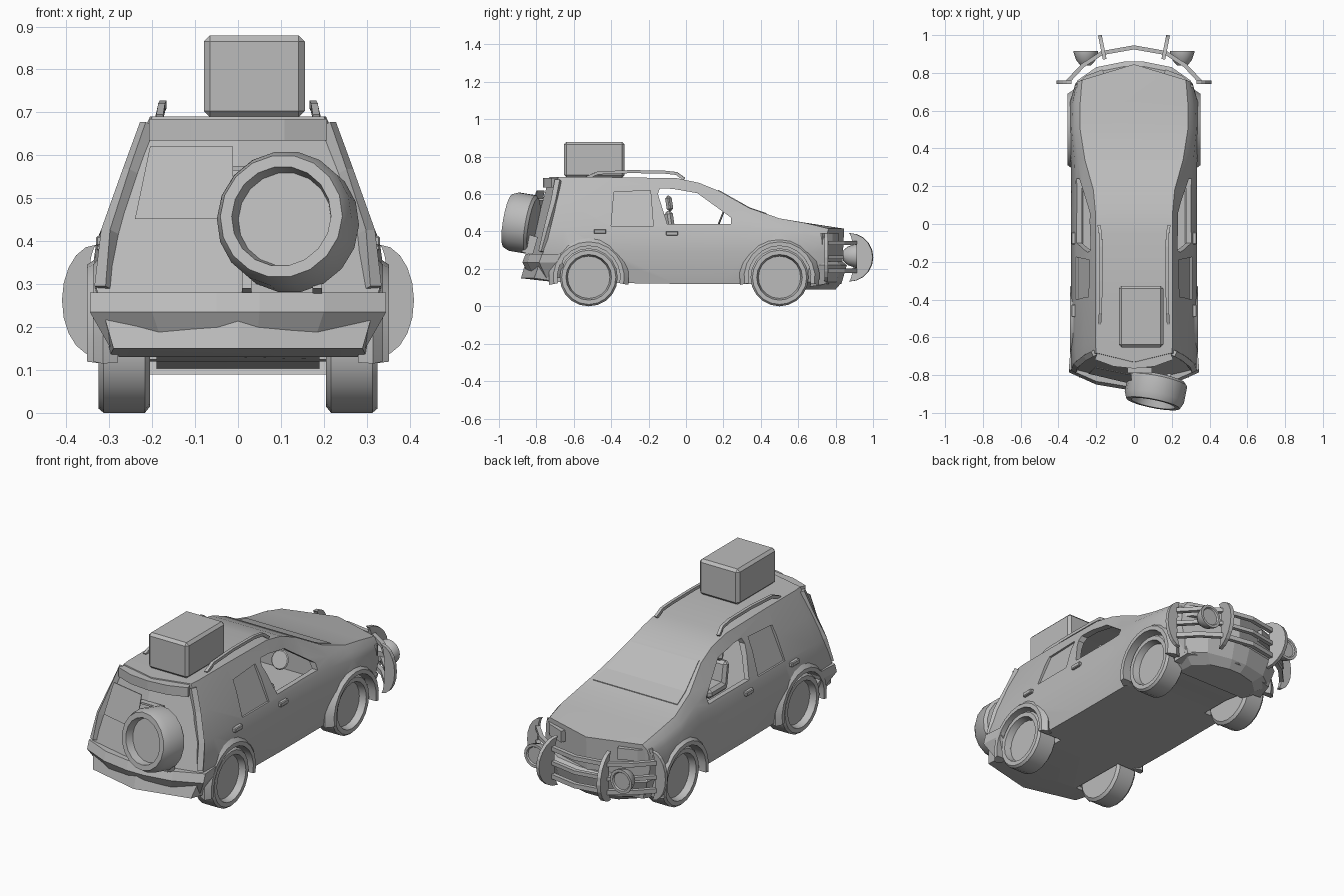
import bpy, bmesh, math
from mathutils import Vector, Matrix

if "Cube" in bpy.data.objects:
    bpy.data.objects.remove(bpy.data.objects["Cube"])

grey = bpy.data.materials.new("plain_grey")
grey.use_nodes = True
grey.diffuse_color = (0.5, 0.5, 0.5, 1)
grey.node_tree.nodes["Principled BSDF"].inputs["Base Color"].default_value = (0.5, 0.5, 0.5, 1)


def finish(name, bm, smooth=0):
    bmesh.ops.recalc_face_normals(bm, faces=bm.faces[:])
    mesh = bpy.data.meshes.new(name)
    bm.to_mesh(mesh)
    bm.free()
    ob = bpy.data.objects.new(name, mesh)
    bpy.context.collection.objects.link(ob)
    mesh.materials.append(grey)
    if smooth:
        shade(ob, smooth)
    return ob


def activate(ob):
    bpy.ops.object.select_all(action='DESELECT')
    ob.select_set(True)
    bpy.context.view_layer.objects.active = ob


def shade(ob, angle):
    activate(ob)
    bpy.ops.object.shade_smooth_by_angle(angle=math.radians(angle))


def skin(bm, rings):
    """Bridge closed rings of points and return their vertices."""
    vs = [[bm.verts.new(p) for p in r] for r in rings]
    n = len(vs[0])
    for a, b in zip(vs, vs[1:]):
        for i in range(n):
            j = (i + 1) % n
            bm.faces.new((a[i], a[j], b[j], b[i]))
    return vs


def loft(name, rings, smooth=0):
    bm = bmesh.new()
    vs = skin(bm, rings)
    bm.faces.new(vs[0])
    bm.faces.new(vs[-1])
    return finish(name, bm, smooth)


def box(name, centre, size, bevel=0, tilt=0):
    bm = bmesh.new()
    m = Matrix.Translation(centre) @ Matrix.Rotation(tilt, 4, 'X') @ Matrix.Diagonal((*size, 1))
    bmesh.ops.create_cube(bm, size=1, matrix=m)
    if bevel:
        bmesh.ops.bevel(bm, geom=bm.edges[:], offset=bevel, segments=1, affect='EDGES')
    return finish(name, bm)


def lathe(name, profile, centre, axis, sides=20, smooth=35):
    """Spin (radius, distance) pairs about an axis, capped at both ends."""
    m = Matrix.Translation(centre) @ Vector(axis).to_track_quat('Z', 'Y').to_matrix().to_4x4()
    rings = [[m @ Vector((r * math.cos(t), r * math.sin(t), d))
              for t in (2 * math.pi * k / sides for k in range(sides))] for r, d in profile]
    return loft(name, rings, smooth)


def sweep(name, path, w, h):
    """Rectangular bar along a path, w across and h high."""
    path = [Vector(p) for p in path]
    rings = []
    for i, p in enumerate(path):
        t = (path[min(i + 1, len(path) - 1)] - path[max(i - 1, 0)]).normalized()
        s = t.cross(Vector((0, 0, 1))).normalized()
        u = s.cross(t)
        rings.append([p + s * a * w / 2 + u * b * h / 2 for a, b in ((-1, -1), (1, -1), (1, 1), (-1, 1))])
    return loft(name, rings)


def cut(ob, cutter):
    mod = ob.modifiers.new("cut", 'BOOLEAN')
    mod.operation, mod.object, mod.solver = 'DIFFERENCE', cutter, 'EXACT'
    activate(ob)
    bpy.ops.object.modifier_apply(modifier=mod.name)
    bpy.data.objects.remove(cutter)


def mirror_path(half):
    return [(-x, y, z) for x, y, z in reversed(half) if x > 0] + list(half)


SIDES = (("left", 1), ("right", -1))


# Car shell: sections along y, each (y, bottom, sill, mid, belt, belt z, roof, roof z, lean, bow)
def shell(name, stations, mid_z):
    bm, rings, cols = bmesh.new(), [], []
    for y, zb, ws, wm, wb, zl, wr, zr, lean, bow in stations:
        half = [(0, zb), (ws, zb), (wm, mid_z), (wb, zl),
                ((wb + wr) / 2 + .008, (zl + zr) / 2), (wr, zr), (0, zr)]
        place = lambda x, z: (x, y + lean * (z - .3) + bow * (1 - abs(x) / .33), z)
        rings.append([place(x, z) for x, z in half + [(-x, z) for x, z in half[-2:0:-1]]])
        cols.append([place(0, z) for x, z in half])
    vs = skin(bm, rings)
    for r, c in ((vs[0], cols[0]), (vs[-1], cols[-1])):
        mids = [r[0], r[0]] + [bm.verts.new(p) for p in c[2:5]] + [r[6], r[6]]
        for k in range(1, 5):
            for a, b in ((r[k], r[k + 1]), (r[-k], r[-k - 1])):
                bm.faces.new((a, b, mids[k + 1], mids[k]))
    return finish(name, bm)


body = shell("body_shell", [
    (-.76, .15, .29, .33, .305, .42, .2, .69, .28, -.08),
    (-.66, .13, .3, .333, .31, .42, .205, .69, .1, -.03),
    (-.4, .125, .3, .333, .31, .42, .205, .69, 0, 0),
    (-.05, .12, .3, .333, .31, .42, .205, .685, 0, 0),
    (.07, .12, .3, .333, .31, .42, .205, .66, 0, 0),
    (.18, .12, .3, .333, .31, .42, .215, .615, 0, 0),
    (.34, .12, .3, .335, .315, .42, .26, .525, 0, 0),
    (.5, .12, .3, .345, .33, .4, .285, .47, 0, 0),
    (.64, .1, .29, .34, .325, .38, .285, .445, 0, .01),
    (.74, .12, .27, .31, .305, .36, .275, .415, .05, .1)], .29)

# Hollow cabin
cut(body, shell("cabin_cutter", [
    (-.58, .36, .27, .285, .28, .43, .18, .66, 0, 0),
    (-.05, .36, .27, .285, .28, .43, .18, .655, 0, 0),
    (.07, .36, .27, .285, .28, .43, .18, .63, 0, 0),
    (.18, .36, .27, .285, .28, .43, .185, .585, 0, 0),
    (.3, .36, .27, .285, .28, .42, .21, .515, 0, 0)], .38))

# Open front door windows
opening = [(-.15, .6), (-.14, .63), (-.07, .628), (.06, .605), (.24, .475), (.24, .44), (-.1, .44)]
cut(body, loft("window_cutter", [[(x, y, z) for y, z in opening] for x in (-.5, .5)]))

# Wheel arches, recessed rear side panes
for side, s in SIDES:
    for y in (-.52, .5):
        cut(body, lathe("arch_cutter", [(.17, 0), (.17, .3)], (s * .19, y, .155), (s, 0, 0), 24, 0))
    pane = [(-.4, .43, .297), (-.385, .61, .229), (-.19, .62, .225), (-.175, .43, .297)]
    cut(body, loft("pane_cutter", [[(s * (x + d), y, z) for y, z, x in pane] for d in (0, .1)]))
shade(body, 25)

# Wheels
tyre = [(.14, 0), (.155, .012), (.155, .108), (.145, .12), (.122, .12), (.113, .085), (.108, .085)]
for side, s in SIDES:
    for end, y in (("rear", -.52), ("front", .5)):
        lathe(f"{end}_{side}_wheel", tyre, (s * .205, y, .155), (s, 0, 0), 20)
        # Flared arch lip
        out = .352 if y > 0 else .338
        rings = []
        for k in range(13):
            t = math.pi * (k / 12 * 1.12 - .06)
            c, n = math.cos(t), math.sin(t)
            rings.append([(s * x, y + r * c, .155 + r * n)
                          for r, x in ((.168, .28), (.168, out), (.19, out), (.215, .315), (.2, .28))])
        loft(f"{end}_{side}_arch_lip", rings, 40)

# Spare wheel on the tailgate with its brackets
spare = [(.145, 0), (.16, .015), (.16, .105), (.145, .14), (.118, .14), (.11, .1), (.1, .1)]
lathe("spare_wheel", spare, (.128, -.815, .435), (-.2, -1, .17), 18)
for x in (.02, .185):
    box("spare_bracket", (x, -.835, .33), (.022, .06, .1), tilt=-.28)
box("tailgate_wiper", (.03, -.775, .57), (.13, .03, .01))

# Tailgate glass and corner lamps
loft("tailgate_glass", [[(-.24, -.788 - d, .452), (-.012, -.842 - d, .452),
                         (-.012, -.795 - d, .62), (-.205, -.755 - d, .62)] for d in (0, .005)])
for side, s in SIDES:
    sweep(f"{side}_rear_lamp", [(s * .312, -.765, .29), (s * .295, -.735, .42), (s * .245, -.7, .56),
                                (s * .205, -.68, .67)], .03, .04)

# Rear spoiler
sweep("rear_spoiler", mirror_path([(0, -.73, .66), (.1, -.72, .66), (.195, -.685, .66)]), .07, .05)


# Bumpers as stacked plan outlines
def bumper(name, plan, levels):
    loft(name, [[(x * kx, y * ky, z) for x, y in plan + [(-x, y) for x, y in reversed(plan)]]
                for z, kx, ky in levels])


bumper("rear_bumper", [(.05, -.875), (.2, -.85), (.345, -.785), (.335, -.66)],
       [(.15, .86, .95), (.235, 1, 1), (.28, 1, .98)])
bumper("front_bumper", [(.05, .86), (.2, .83), (.3, .76), (.31, .66)],
       [(.09, .7, .93), (.13, .92, .97), (.22, 1, 1), (.24, .98, .97)])

# Windscreen laid on the sloping front of the cabin
strip = [(.17, .619, .2), (.18, .615, .2), (.34, .525, .235), (.43, .494, .25)]
loft("windscreen", [[(-w, y, z - .003), (w, y, z - .003), (w, y, z + .004), (-w, y, z + .004)]
                    for y, z, w in strip])

# Roof box and rails
box("roof_box", (.038, -.49, .784), (.235, .325, .19), .014)
for side, s in SIDES:
    sweep(f"{side}_roof_rail", [(s * .182, -.53, .688), (s * .178, -.47, .713), (s * .174, -.3, .72),
                                (s * .174, -.12, .718), (s * .178, -.05, .71), (s * .185, -.01, .68)], .016, .016)
    # Door handles
    for y, z in ((-.46, .4), (-.075, .39)):
        box(f"{side}_door_handle", (s * .318, y, z), (.026, .065, .024), .004)
    # Seats
    box(f"{side}_seat_base", (s * .12, -.02, .385), (.13, .16, .05), .015)
    box(f"{side}_seat_back", (s * .12, -.085, .44), (.13, .045, .14), .015, .15)
    box(f"{side}_headrest", (s * .12, -.09, .55), (.075, .035, .085), .014, .15)

# Steering wheel
lathe("steering_wheel", [(.045, 0), (.05, .005), (.045, .01)], (.12, .19, .465), (0, -1, .4), 14)

# Front guard bars following the nose
for z, h in ((.338, .022), (.262, .02), (.19, .024)):
    sweep("guard_bar", mirror_path([(0, .935, z), (.17, .905, z), (.27, .84, z), (.35, .755, z)]), .022, h)


# Crescent fins: reach outwards in direction d from a base point
def fin(name, base, d, reach, inner):
    d, n = Vector(d).normalized(), 10
    side = Vector((-d.y, d.x, 0))
    arc = [(math.sin(math.pi * k / n), math.cos(math.pi * k / n)) for k in range(n + 1)]
    rim = [(reach * a, b) for a, b in arc] + [(inner * a, b * .98) for a, b in arc[-2:0:-1]]
    loft(name, [[Vector(base) + d * u + side * t + Vector((0, 0, v * .13)) for u, v in rim]
                for t in (-.01, .01)])


for side, s in SIDES:
    fin(f"{side}_inner_fin", (s * .155, .872, .262), (s * .2, 1, 0), .13, .025)
    fin(f"{side}_outer_fin", (s * .33, .75, .262), (s, 0, 0), .08, .02)
    # Round lamps on the guard
    lathe(f"{side}_round_lamp", [(.028, 0), (.05, .025), (.064, .065), (.064, .075), (.05, .075), (.045, .068)],
          (s * .255, .84, .27), (0, 1, 0), 16)
    # Headlamps set in the nose corners
    sweep(f"{side}_headlamp", [(s * .16, .8, .36), (s * .25, .765, .36), (s * .3, .715, .36)], .04, .06)
